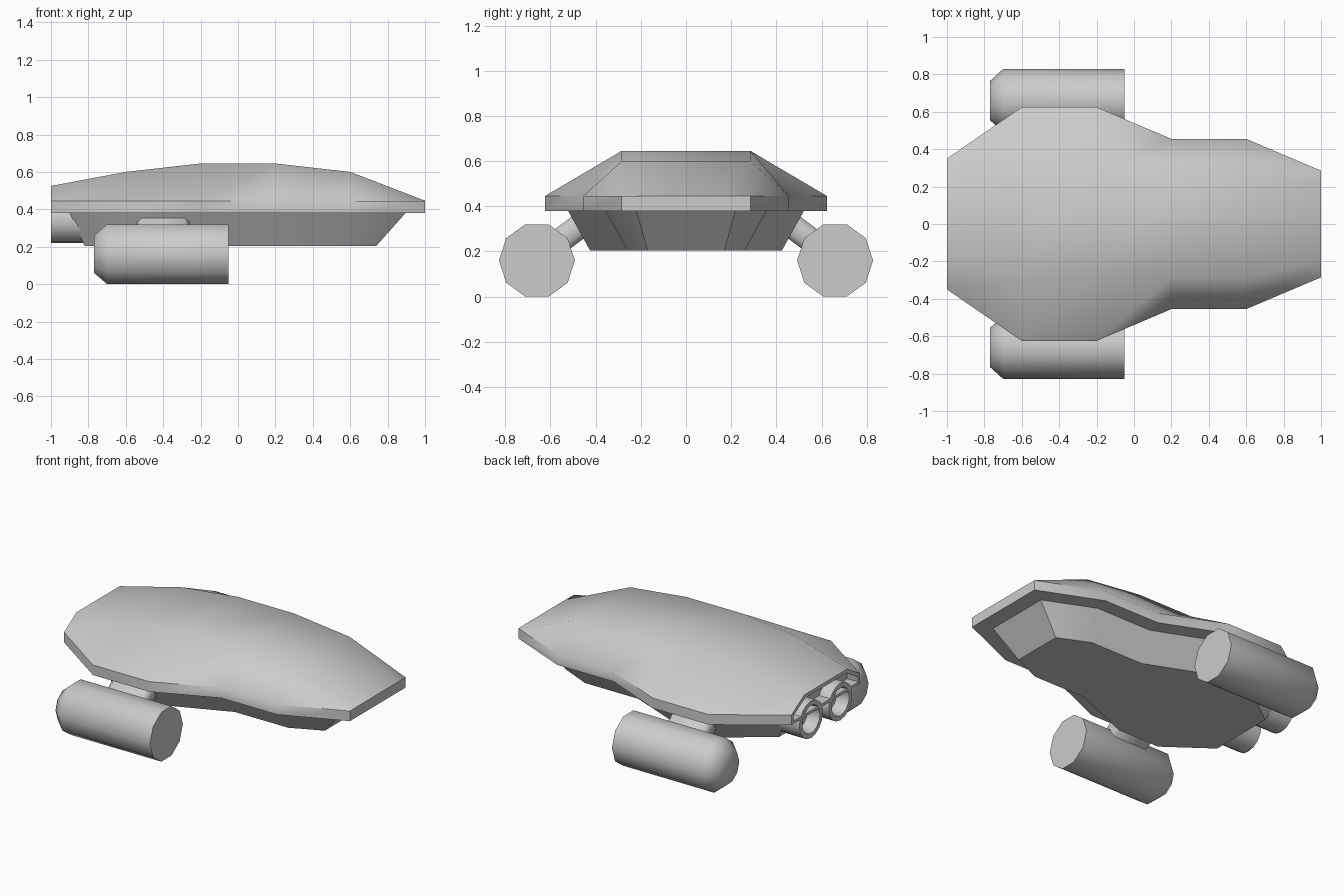
import bpy, bmesh, math
from mathutils import Matrix, Vector

if "Cube" in bpy.data.objects:
    bpy.data.objects.remove(bpy.data.objects["Cube"])


def finish(name, bm, angle=50):
    bmesh.ops.recalc_face_normals(bm, faces=bm.faces)
    mesh = bpy.data.meshes.new(name)
    bm.to_mesh(mesh)
    bm.free()
    ob = bpy.data.objects.new(name, mesh)
    bpy.context.collection.objects.link(ob)
    bpy.ops.object.select_all(action='DESELECT')
    ob.select_set(True)
    bpy.context.view_layer.objects.active = ob
    bpy.ops.object.shade_smooth_by_angle(angle=math.radians(angle))
    return ob


def loft(rings):
    """Bridge equal-length point rings and cap both ends; returns bmesh and first cap."""
    bm = bmesh.new()
    rows = [[bm.verts.new(p) for p in ring] for ring in rings]
    n = len(rows[0])
    for a, b in zip(rows, rows[1:]):
        for i in range(n):
            j = (i + 1) % n
            bm.faces.new((a[i], a[j], b[j], b[i]))
    cap = bm.faces.new(rows[0])
    bm.faces.new(rows[-1])
    return bm, cap


def lathe_x(name, profile, sides, y, z):
    """Turned part about the x axis, profile = (x, radius) pairs."""
    rings = [[(x, y + r * math.cos(2 * math.pi * i / sides),
               z + r * math.sin(2 * math.pi * i / sides)) for i in range(sides)]
             for x, r in profile]
    return finish(name, loft(rings)[0])


# Upper hull: x, rim half width, roof half width, roof height
stations = [(-1, .35, .22, .525), (-.6, .625, .285, .60), (-.2, .625, .285, .645),
            (.2, .455, .285, .645), (.6, .455, .285, .60), (1, .285, .2, .446)]
rings = [[(x, -w, .38), (x, -w, .445), (x, -t, z), (x, t, z), (x, w, .445), (x, w, .38)]
         for x, w, t, z in stations]
bm, rear = loft(rings)
# recessed tail face
bmesh.ops.recalc_face_normals(bm, faces=bm.faces)
bmesh.ops.inset_region(bm, faces=[rear], thickness=.025)
inner = bmesh.ops.extrude_discrete_faces(bm, faces=[rear])['faces'][0]
bmesh.ops.translate(bm, verts=list(inner.verts), vec=(.08, 0, 0))
finish("upper_hull", bm)

# Lower hull: tapered belly following the rim outline
belly_top = [(-.9, .28), (-.57, .525), (-.22, .525), (.18, .36), (.58, .36), (.9, .22)]
belly_low = [(-.82, .22), (-.54, .425), (-.24, .425), (.16, .26), (.54, .26), (.74, .17)]


def outline(half, z):
    return [(x, y, z) for x, y in half] + [(x, -y, z) for x, y in reversed(half)]


bm, _ = loft([outline(belly_top, .385), outline(belly_low, .205)])
finish("lower_hull", bm, 35)

for side, label in ((1, "left"), (-1, "right")):
    # Side pod with chamfered tail
    lathe_x(label + "_pod", [(-.77, .105), (-.70, .168), (-.05, .168)], 10, side * .66, .16)

    # Slanted strut joining pod and belly
    bm = bmesh.new()
    a = Vector((0, side * .64, .185))
    b = Vector((0, side * .44, .335))
    d = b - a
    rot = Matrix.Rotation(math.atan2(d.z, d.y), 4, 'X')
    mat = (Matrix.Translation((a + b) / 2 + Vector((-.4, 0, 0))) @ rot
           @ Matrix.Diagonal((.28, d.length, .11, 1)))
    bmesh.ops.create_cube(bm, size=1, matrix=mat)
    long_edges = [e for e in bm.edges
                  if abs((e.verts[0].co - e.verts[1].co).length - d.length) < .001]
    bmesh.ops.bevel(bm, geom=long_edges, offset=.025, segments=1, affect='EDGES')
    finish(label + "_strut", bm)

    # Tail engine with hollow nozzle
    lathe_x(label + "_engine", [(-.7, .12), (-1, .12), (-1, .09), (-.92, .075)], 16,
            side * .15, .34)
